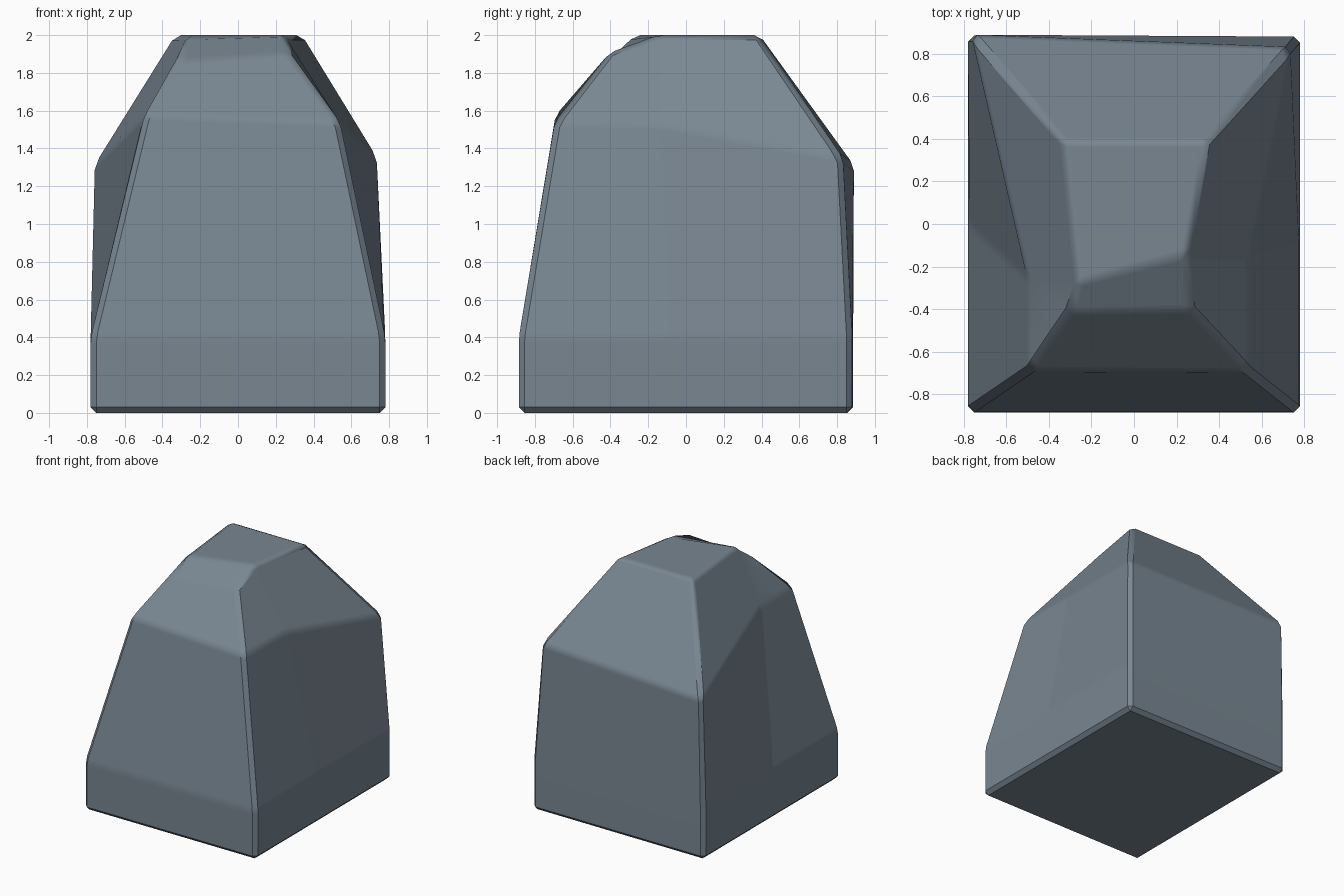
import bpy, bmesh

if "Cube" in bpy.data.objects:
    bpy.data.objects.remove(bpy.data.objects["Cube"])

# Cross-section rings, ordered: front left, front right, mid right,
# back right, back left, mid left
def base_ring(z):
    return [(-.78, -.885, z), (.78, -.885, z), (.78, -.1, z),
            (.78, .88, z), (-.78, .885, z), (-.78, 0, z)]

shoulder = [(-.495, -.69, 1.58), (.54, -.695, 1.54), (.54, -.15, 1.53),
            (.74, .83, 1.35), (-.765, .89, 1.31), (-.495, -.26, 1.57)]
crown = [(-.3, -.41, 1.86), (.265, -.405, 1.91), (.25, -.14, 2),
         (.345, .39, 2), (-.335, .39, 2), (-.265, -.28, 2)]

bm = bmesh.new()
rings = [[bm.verts.new(p) for p in ring]
         for ring in (base_ring(0), base_ring(.4), shoulder, crown)]

# Side walls between neighbouring rings
for low, high in zip(rings, rings[1:]):
    for i in range(6):
        j = (i + 1) % 6
        bm.faces.new((low[i], low[j], high[j], high[i]))

# Underside, sloped front cap facet and flat top
bm.faces.new(rings[0][::-1])
top = rings[3]
bm.faces.new((top[0], top[1], top[2], top[5]))
bm.faces.new(top[2:])
bmesh.ops.recalc_face_normals(bm, faces=bm.faces)

mesh = bpy.data.meshes.new("stone_block")
bm.to_mesh(mesh)
bm.free()
block = bpy.data.objects.new("stone_block", mesh)
bpy.context.collection.objects.link(block)

# Slate blue-grey stone
slate = bpy.data.materials.new("slate")
slate.diffuse_color = (.19, .24, .286, 1)
slate.use_nodes = True
slate.node_tree.nodes["Principled BSDF"].inputs["Base Color"].default_value = slate.diffuse_color
mesh.materials.append(slate)

# Narrow chamfer on every real edge
bevel = block.modifiers.new("chamfer", 'BEVEL')
bevel.width = .03
bevel.segments = 1
bevel.limit_method = 'ANGLE'
bevel.angle_limit = .1

bpy.context.view_layer.objects.active = block
block.select_set(True)
bpy.ops.object.modifier_apply(modifier="chamfer")
bpy.ops.object.shade_smooth_by_angle(angle=.52)

# Keep the large facets flat, blending only across the chamfers
weighted = block.modifiers.new("flat_facets", 'WEIGHTED_NORMAL')
weighted.keep_sharp = True
weighted.weight = 100
